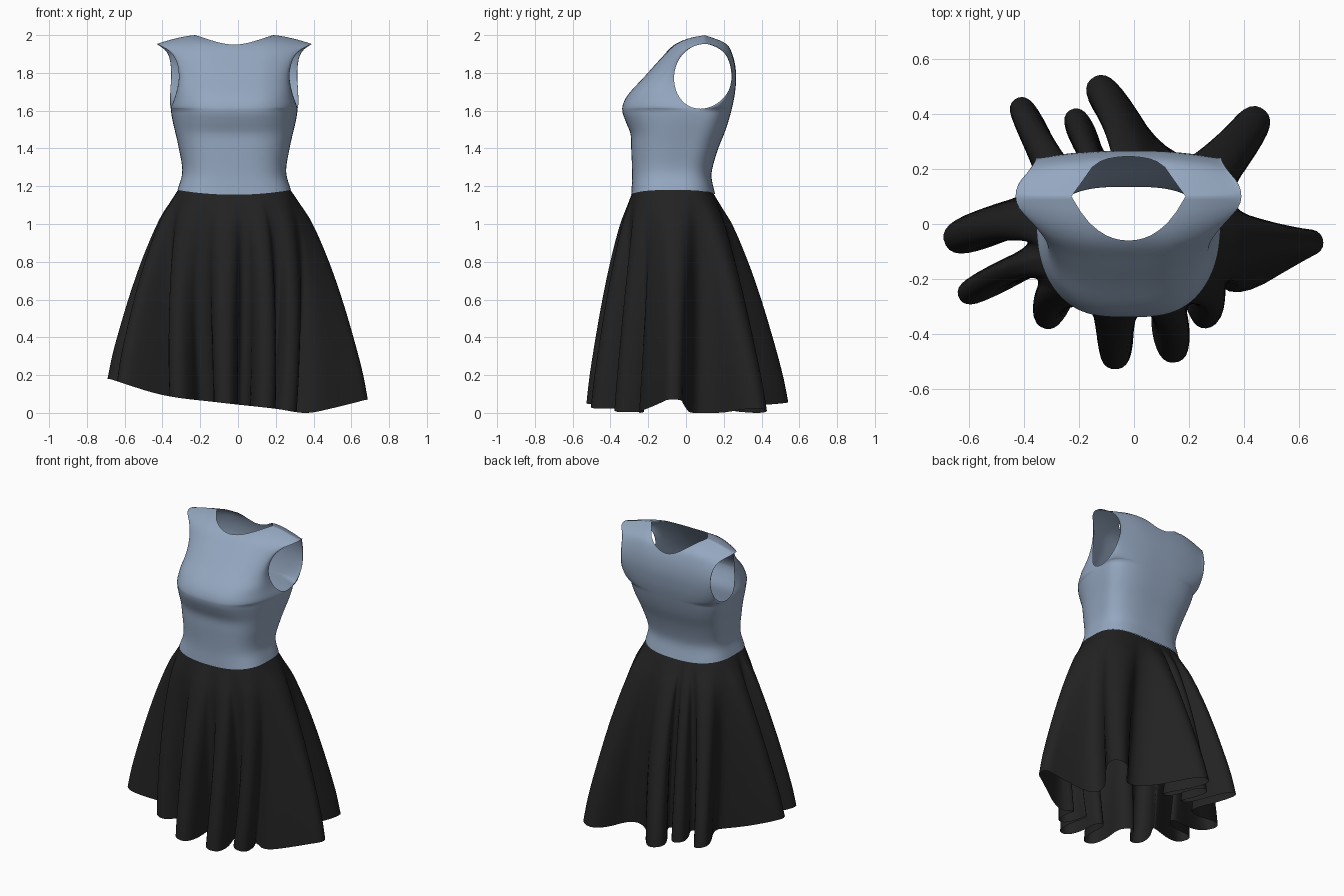
import bpy, bmesh, math
from mathutils import Vector

if "Cube" in bpy.data.objects:
    bpy.data.objects.remove(bpy.data.objects["Cube"])

CX = -0.02            # sideways centre of the bodice
WAIST, ARMPIT = 1.16, 1.61


def material(name, rgb):
    m = bpy.data.materials.new(name)
    m.diffuse_color = (*rgb, 1)
    m.use_nodes = True
    m.node_tree.nodes["Principled BSDF"].inputs["Base Color"].default_value = m.diffuse_color
    return m


def interp(table, t):
    """Smooth cubic interpolation through (position, value) pairs."""
    t = min(max(t, table[0][0]), table[-1][0])
    n = len(table)

    def slope(k):
        a, b = table[max(k - 1, 0)], table[min(k + 1, n - 1)]
        return (b[1] - a[1]) / (b[0] - a[0])
    for k in range(n - 1):
        (x0, y0), (x1, y1) = table[k], table[k + 1]
        if t <= x1:
            h = x1 - x0
            f = (t - x0) / h
            return (y0 * (1 + 2 * f) * (1 - f) ** 2 + y1 * f * f * (3 - 2 * f)
                    + slope(k) * h * f * (1 - f) ** 2 + slope(k + 1) * h * f * f * (f - 1))


def add_grid(bm, rows, closed=False):
    grid = [[bm.verts.new(p) for p in row] for row in rows]
    n = len(rows[0])
    for a, b in zip(grid, grid[1:]):
        for i in range(n if closed else n - 1):
            j = (i + 1) % n
            bm.faces.new((a[i], a[j], b[j], b[i]))


def finish(bm, name, mat):
    bmesh.ops.remove_doubles(bm, verts=bm.verts, dist=0.0006)
    mesh = bpy.data.meshes.new(name)
    bm.to_mesh(mesh)
    bm.free()
    ob = bpy.data.objects.new(name, mesh)
    bpy.context.collection.objects.link(ob)
    mesh.materials.append(mat)
    for p in mesh.polygons:
        p.use_smooth = True
    return ob


# Bodice profiles by height: front, back, side seam and half width
FRONT = [(1.16, -.29), (1.26, -.285), (1.4, -.29), (1.48, -.294), (1.54, -.318), (1.61, -.338),
         (1.68, -.31), (1.78, -.22), (1.88, -.13), (1.95, -.06), (1.985, .02), (2.0, .10)]
BACK = [(1.16, .155), (1.25, .135), (1.3, .14), (1.4, .17), (1.5, .21), (1.6, .24), (1.7, .26),
        (1.8, .265), (1.9, .245), (1.96, .205), (2.0, .10)]
SEAM = [(1.16, -.07), (1.4, .01), (1.61, .075), (2.0, .10)]
WIDTH = [(1.16, .30), (1.26, .275), (1.4, .295), (1.6, .335), (1.7, .325), (1.8, .315),
         (1.9, .325), (1.96, .355), (2.0, .41)]
NECK = 0.49           # share of the shoulder line taken by the neck hole


def hem_line(u):
    return WAIST - 0.005 + 0.025 * u * u


def bodice_point(u, v, s, front):
    """u runs across, v from waist to armpit, s from armpit to shoulder or neckline."""
    dip = 0.05 if front else 0.10
    if abs(u) < NECK:
        top = top_eff = 2.0 - dip * (1 - (u / NECK) ** 2)
    else:
        f = (abs(u) - NECK) / (1 - NECK)
        top, top_eff = 2.0 - 0.047 * f ** 1.5, 2.0
    if s > 0:
        z, ze = ARMPIT + s * (top - ARMPIT), ARMPIT + s * (top_eff - ARMPIT)
    else:
        z, ze = hem_line(u) + v * (ARMPIT - hem_line(u)), WAIST + v * (ARMPIT - WAIST)
    bow = 2 * math.sqrt(max(0, s * (1 - s)))
    mid = interp(FRONT if front else BACK, ze)
    if front and mid < -.29:       # the bust fades towards the sides
        mid = -.29 + (mid + .29) * (1 - u ** 4)
    q = max(0, 1 - abs(u) ** 3) ** (1 / 3)
    edge = interp(SEAM, ze)
    # the armhole edge bows away from the side seam
    y = edge + (mid - edge) * q + 0.155 * bow * (-1 if front else 1) * (1 - q) ** 1.3
    x = interp(WIDTH, ze) * u * (1 + bow * bow * (-0.07 if front else 0.06))
    return (CX + x, y, z)


# Bodice: front and back panels joined at side seams and shoulders
bm = bmesh.new()
COLS, LOW, HIGH = 64, 20, 22
us = [math.sin(math.pi / 2 * math.sin(math.pi * (i / COLS - .5))) for i in range(COLS + 1)]
levels = [(k / LOW, 0) for k in range(LOW + 1)]
levels += [(1, (1 - math.cos(math.pi * k / HIGH)) / 2) for k in range(1, HIGH + 1)]
for front in (True, False):
    add_grid(bm, [[bodice_point(u if front else -u, v, s, front) for u in us] for v, s in levels])
finish(bm, "bodice", material("blue grey cloth", (.30, .39, .53)))

# Skirt folds, counter-clockwise: root x, y, tip x, y, half width at tip and at root
FOLDS = [(.11, -.27, .15, -.495, .07, .05), (.23, -.22, .27, -.37, .065, .05),
         (.36, -.12, .68, -.06, .06, .15), (.30, .18, .465, .41, .075, .055),
         (.04, .25, -.145, .525, .07, .06), (-.14, .22, -.225, .41, .055, .04),
         (-.29, .2, -.425, .45, .055, .045), (-.33, .06, -.68, -.065, .075, .06),
         (-.31, -.11, -.63, -.265, .055, .045), (-.25, -.2, -.33, -.37, .065, .05),
         (-.06, -.27, -.07, -.52, .068, .05)]
hem = []
for rx, ry, tx, ty, w, base in FOLDS:
    root, tip = Vector((rx, ry)), Vector((tx, ty))
    d = (tip - root).normalized()
    n = Vector((-d.y, d.x))
    hem += [root - n * base, tip - d * w * 1.3 - n * w, tip + d * w * .1 - n * w * .6,
            tip + d * w * .1 + n * w * .6, tip - d * w * 1.3 + n * w, root + n * base]
for _ in range(2):    # corner cutting rounds the folds
    hem = [p for a, b in zip(hem, hem[1:] + hem[:1])
           for p in (a.lerp(b, .25), a.lerp(b, .75))]

# Waist direction for each hem point: its angle, averaged over neighbours
centre = Vector((CX, -.07))
N, WIN = len(hem), 16
angles = []
for p in hem:
    a = math.atan2(p.y - centre.y, p.x - centre.x)
    if angles:
        a = angles[-1] + (a - angles[-1] + math.pi) % math.tau - math.pi
    angles.append(a)
smooth = [sum(angles[(i + k) % N] + math.tau * ((i + k) // N) for k in range(-WIN, WIN + 1))
          / (2 * WIN + 1) for i in range(N)]


def waist_point(a):
    c, s = math.cos(a), math.sin(a)
    r = ((abs(c) / .296) ** 3 + (abs(s) / .217) ** 3) ** (-1 / 3)
    return centre + Vector((c, s)) * r


def bell_point(a):
    """Smooth outline that the folds grow out of."""
    return Vector((.64 * math.cos(a), -.02 + .48 * math.sin(a)))


HEM = [(-.68, .18), (-.4, .095), (-.1, .055), (.2, .022), (.36, 0), (.5, .025), (.68, .07)]

# Skirt: loft from the waist to the folded hem with a bell-shaped spread
SPREAD = [(0, 0), (.06, .12), (.15, .29), (.33, .51), (.51, .68), (.69, .82), (.87, .94), (1, 1)]
ROWS = 28
rows = []
for k in range(ROWS + 1):
    t = (k / ROWS) ** 1.2
    f = interp(SPREAD, t)
    row = []
    for a, p in zip(smooth, hem):
        w = waist_point(a)
        top = hem_line((w.x - CX) / .3) + .004
        q = w.lerp(bell_point(a).lerp(p, t ** .5), f)
        row.append((q.x, q.y, top + t * (interp(HEM, p.x) - top)))
    rows.append(row)
bm = bmesh.new()
add_grid(bm, rows[::-1], closed=True)
finish(bm, "skirt", material("black cloth", (.016, .016, .016)))
